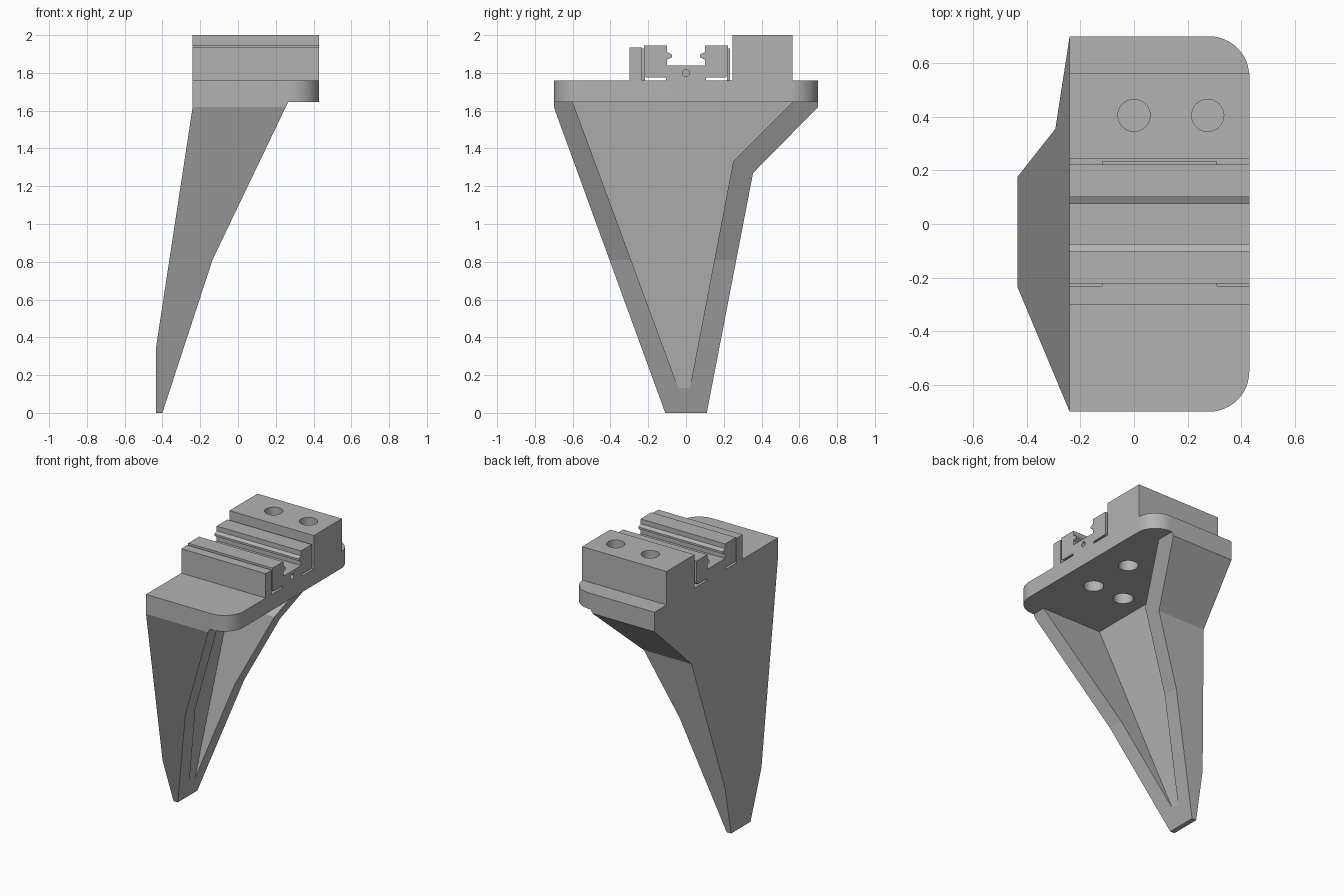
import bpy, bmesh, math

cube = bpy.data.objects.get("Cube")
if cube:
    bpy.data.objects.remove(cube, do_unlink=True)

grey = bpy.data.materials.new("plain_grey")
grey.use_nodes = True
grey.diffuse_color = (0.45, 0.45, 0.45, 1)
grey.node_tree.nodes["Principled BSDF"].inputs["Base Color"].default_value = (0.45, 0.45, 0.45, 1)

X0, X1 = -0.24, 0.43          # shared back and front of the head
PLATE_Z, TOP_Z = 1.645, 1.76  # underside and top of the plate


def loft(name, loop_a, loop_b):
    """Closed solid between two matching loops."""
    bm = bmesh.new()
    a = [bm.verts.new(p) for p in loop_a]
    b = [bm.verts.new(p) for p in loop_b]
    bm.faces.new(a)
    bm.faces.new(b)
    for i in range(len(a)):
        j = (i + 1) % len(a)
        bm.faces.new((a[i], a[j], b[j], b[i]))
    bmesh.ops.recalc_face_normals(bm, faces=bm.faces)
    mesh = bpy.data.meshes.new(name)
    bm.to_mesh(mesh)
    bm.free()
    mesh.materials.append(grey)
    ob = bpy.data.objects.new(name, mesh)
    bpy.context.collection.objects.link(ob)
    return ob


def prism(name, pts, axis, lo, hi):
    """Extrude a 2D profile along one axis."""
    place = {"x": lambda p, d: (d, p[0], p[1]),
             "y": lambda p, d: (p[0], d, p[1]),
             "z": lambda p, d: (p[0], p[1], d)}[axis]
    return loft(name, [place(p, lo) for p in pts], [place(p, hi) for p in pts])


def box(name, x0, x1, y0, y1, z0, z1):
    return prism(name, [(x0, y0), (x1, y0), (x1, y1), (x0, y1)], "z", z0, z1)


def arc(cx, cy, r, start, end, n):
    angles = [math.radians(start + (end - start) * i / n) for i in range(n + 1)]
    return [(cx + r * math.cos(t), cy + r * math.sin(t)) for t in angles]


def boolean(ob, cutter, mode="DIFFERENCE"):
    mod = ob.modifiers.new("cut", "BOOLEAN")
    mod.operation = mode
    mod.solver = "EXACT"
    mod.object = cutter
    bpy.context.view_layer.objects.active = ob
    bpy.ops.object.modifier_apply(modifier=mod.name)
    bpy.data.objects.remove(cutter, do_unlink=True)


def drill(ob, a, b, r, axis, lo, hi):
    boolean(ob, prism("drill", arc(a, b, r, 0, 360, 32)[:-1], axis, lo, hi))


# Tapered leg: side outline trimmed by the front profile
leg = prism("leg", [(-0.7, PLATE_Z), (-0.7, 1.62), (-0.11, 0), (0.11, 0),
                    (0.355, 1.27), (0.7, 1.62), (0.7, PLATE_Z)], "x", -0.6, 0.6)
trim = prism("trim", [(X0, 1.7), (X0, 1.62), (-0.435, 0.34), (-0.435, -0.1),
                      (-0.433, -0.1), (-0.135, 0.81), (0.265, PLATE_Z), (0.29, 1.7)],
             "y", -1, 1)
boolean(leg, trim, "INTERSECT")

# Recess between the two flanges, leaving a thin sloping web
inner = [(-0.605, 1.66), (-0.04, 0.13), (0.02, 0.13), (0.25, 1.33), (0.58, 1.66)]
recess = loft("recess", [(-0.37 + 0.097 * z, y, z) for y, z in inner],
              [(0.6, y, z) for y, z in inner])
boolean(leg, recess)

# Top plate with rounded outer corners and blind holes below
R = 0.15
outline = ([(X0, -0.7)] + arc(X1 - R, -0.7 + R, R, -90, 0, 12)
           + arc(X1 - R, 0.7 - R, R, 0, 90, 12) + [(X0, 0.7)])
plate = prism("top_plate", outline, "z", PLATE_Z, TOP_Z)
for x, y in [(0.2, 0.18), (0.2, -0.17), (-0.05, -0.17)]:
    drill(plate, x, y, 0.065, "z", 1.6, 1.74)

# Raised block with two holes, and the low stop wall
block = box("rear_block", X0, X1, 0.245, 0.563, TOP_Z, 2.0)
for x in (0, 0.275):
    drill(block, x, 0.405, 0.06, "z", TOP_Z + 0.02, 2.1)
box("front_stop", X0, X1, -0.3, -0.232, TOP_Z, 1.935)

# Channel rail with ridged inner walls
half = [(0.1, 1.765), (0.11, 1.775), (0.21, 1.775), (0.222, 1.787), (0.222, 1.945),
        (0.1, 1.945), (0.1, 1.91), (0.075, 1.897), (0.075, 1.883), (0.1, 1.87), (0.1, 1.84)]
rail = prism("channel_rail", half + [(-y, z) for y, z in reversed(half)], "x", X0, X1)
drill(rail, 0, 1.8, 0.018, "x", 0.35, 0.5)

# Thin clip hugging the middle of the rail
for name, s in (("front_clip", -1), ("rear_clip", 1)):
    lo, hi = sorted((s * 0.218, s * 0.234))
    box(name, -0.12, 0.31, lo, hi, TOP_Z, 1.93)
box("rail_bed", X0, X1, -0.105, 0.105, TOP_Z - 0.005, 1.77)

# Smooth rounded surfaces, keep hard edges
bpy.ops.object.select_all(action="DESELECT")
for name in ("top_plate", "rear_block", "channel_rail"):
    ob = bpy.data.objects[name]
    ob.select_set(True)
    bpy.context.view_layer.objects.active = ob
bpy.ops.object.shade_smooth_by_angle(angle=math.radians(30))
